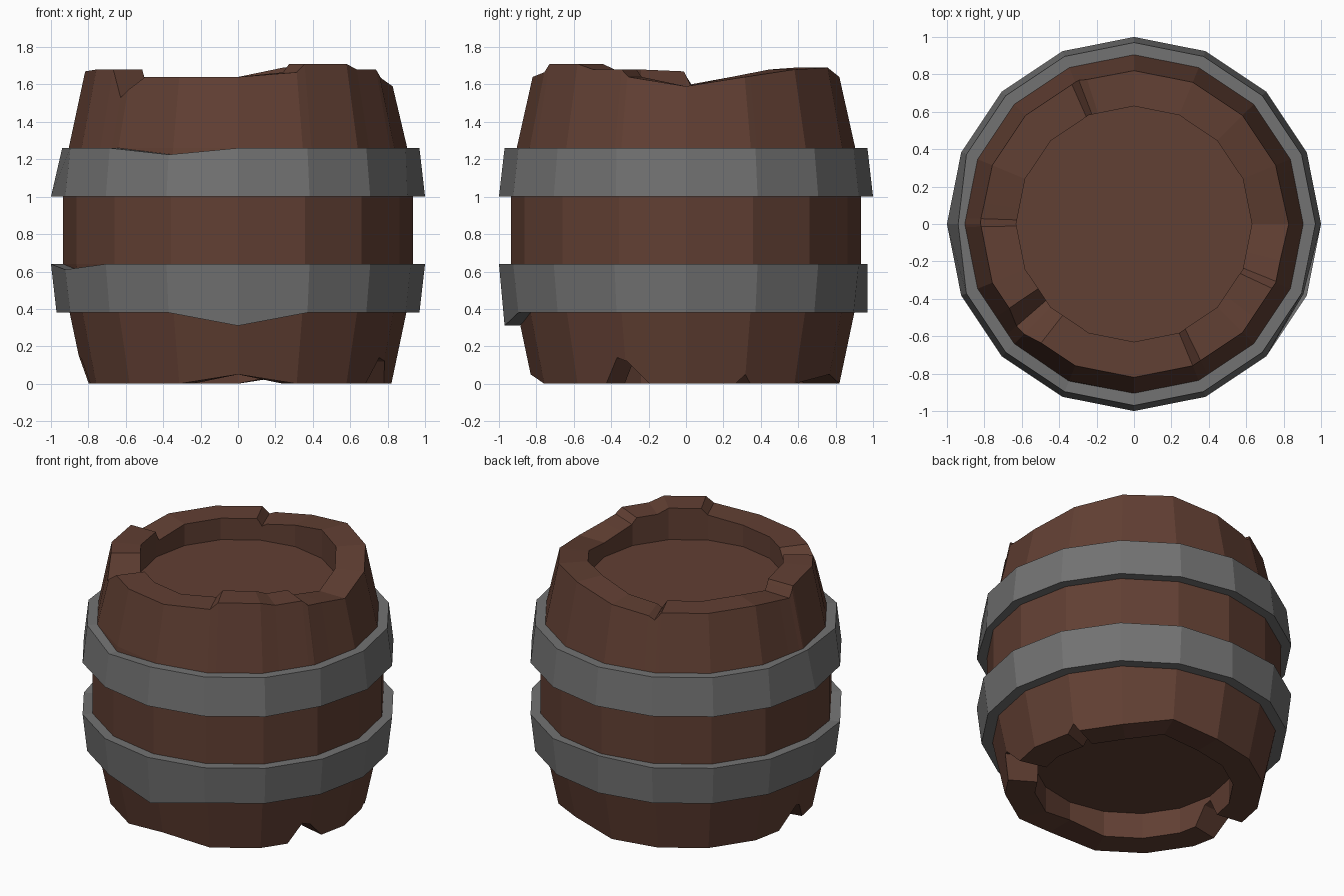
import bpy, bmesh
from math import cos, sin, radians

if "Cube" in bpy.data.objects:
    bpy.data.objects.remove(bpy.data.objects["Cube"])

SIDES = 16
STEP = 360 / SIDES


def material(name, rgb):
    m = bpy.data.materials.new(name)
    m.diffuse_color = (*rgb, 1)
    m.use_nodes = True
    m.node_tree.nodes["Principled BSDF"].inputs["Base Color"].default_value = m.diffuse_color
    return m


def interp(table, x):
    for (x0, v0), (x1, v1) in zip(table, table[1:]):
        if x0 <= x <= x1:
            return v0 + (v1 - v0) * (x - x0) / (x1 - x0)
    return table[0][1] if x < table[0][0] else table[-1][1]


def point(r, angle, z):
    # Point on a 16-sided ring, keeping in-between angles on the flat sides
    f = cos(radians(STEP / 2)) / cos(radians(angle % STEP - STEP / 2))
    return (r * f * cos(radians(angle)), r * f * sin(radians(angle)), z)


def skin(name, columns, mat, closed):
    # Join neighbouring vertical profiles; closed = ring, otherwise capped ends
    bm = bmesh.new()
    cols = [[bm.verts.new(p) for p in col] for col in columns]
    m = len(cols[0])
    for a, b in zip(cols, cols[1:] + cols[:1]):
        for j in range(m if closed else m - 1):
            k = (j + 1) % m
            bm.faces.new((a[j], b[j], b[k], a[k]))
    if not closed:
        bm.faces.new([c[0] for c in reversed(cols)])
        bm.faces.new([c[-1] for c in cols])
    bmesh.ops.recalc_face_normals(bm, faces=bm.faces)
    mesh = bpy.data.meshes.new(name)
    bm.to_mesh(mesh)
    bm.free()
    mesh.materials.append(mat)
    ob = bpy.data.objects.new(name, mesh)
    bpy.context.collection.objects.link(ob)


wood = material("wood", (0.12, 0.05, 0.033))
iron = material("iron", (0.17, 0.17, 0.17))

# Worn rim heights by angle in degrees from +x
top_rim = [(0, 1.59), (22.5, 1.64), (45, 1.68), (67.5, 1.69), (90, 1.64),
           (108, 1.61), (111, 1.59), (114, 1.64), (157.5, 1.64), (178, 1.60),
           (181, 1.67), (202.5, 1.68), (214, 1.68), (221, 1.53), (232, 1.64),
           (270, 1.64), (292.5, 1.665), (296, 1.71), (315, 1.71),
           (322, 1.68), (335, 1.68), (338, 1.64), (360, 1.59)]
bottom_rim = [(0, 0), (19, 0), (22.5, 0.05), (25, 0), (45, 0), (67.5, 0.05),
              (90, 0), (172, 0), (180, 0.15), (184, 0.13), (191, 0), (247.5, 0),
              (270, 0.05), (292.5, 0), (328, 0), (334, 0.14), (338, 0.12),
              (346, 0), (360, 0)]
bulge = [(0, 0.82), (0.38, 0.90), (0.64, 0.935), (1.0, 0.935), (1.26, 0.905),
         (1.62, 0.82)]

# Barrel body: outer staves, thick rims and sunken lids in one skin
angles = {i * STEP for i in range(SIDES)}
angles |= {a for a, _ in top_rim + bottom_rim if a < 360}
columns = []
for a in sorted(angles):
    zb, zt = interp(bottom_rim, a), interp(top_rim, a)
    prof = [(0.63, 0.18), (0.63, zb), (interp(bulge, zb), zb)]
    prof += [(r, z) for z, r in bulge[1:-1]]
    prof += [(interp(bulge, zt), zt), (0.63, zt), (0.63, 1.49)]
    columns.append([point(r, a, z) for r, z in prof])
skin("barrel_body", columns, wood, False)


# Iron hoops; dents map side -> (bottom dz, bottom dr, top dz, top dr)
def hoop(name, z0, r0, z1, r1, dents):
    cols = []
    for i in range(SIDES):
        bz, br, tz, tr = dents.get(i, (0, 0, 0, 0))
        prof = [(0.89, z0 + bz), (r0 + br, z0 + bz),
                (r1 + tr, z1 + tz), (0.89, z1 + tz)]
        cols.append([point(r, i * STEP, z) for r, z in prof])
    skin(name, cols, iron, True)


hoop("lower_hoop", 0.38, 0.97, 0.64, 1.0,
     {12: (-0.07, 0, 0, 0), 9: (0, 0, -0.03, 0), 4: (0, 0, 0, -0.03)})
hoop("upper_hoop", 1.0, 1.0, 1.26, 0.97,
     {11: (0, 0, -0.035, 0), 8: (0, 0, 0, -0.03), 15: (0, -0.02, 0, 0)})
